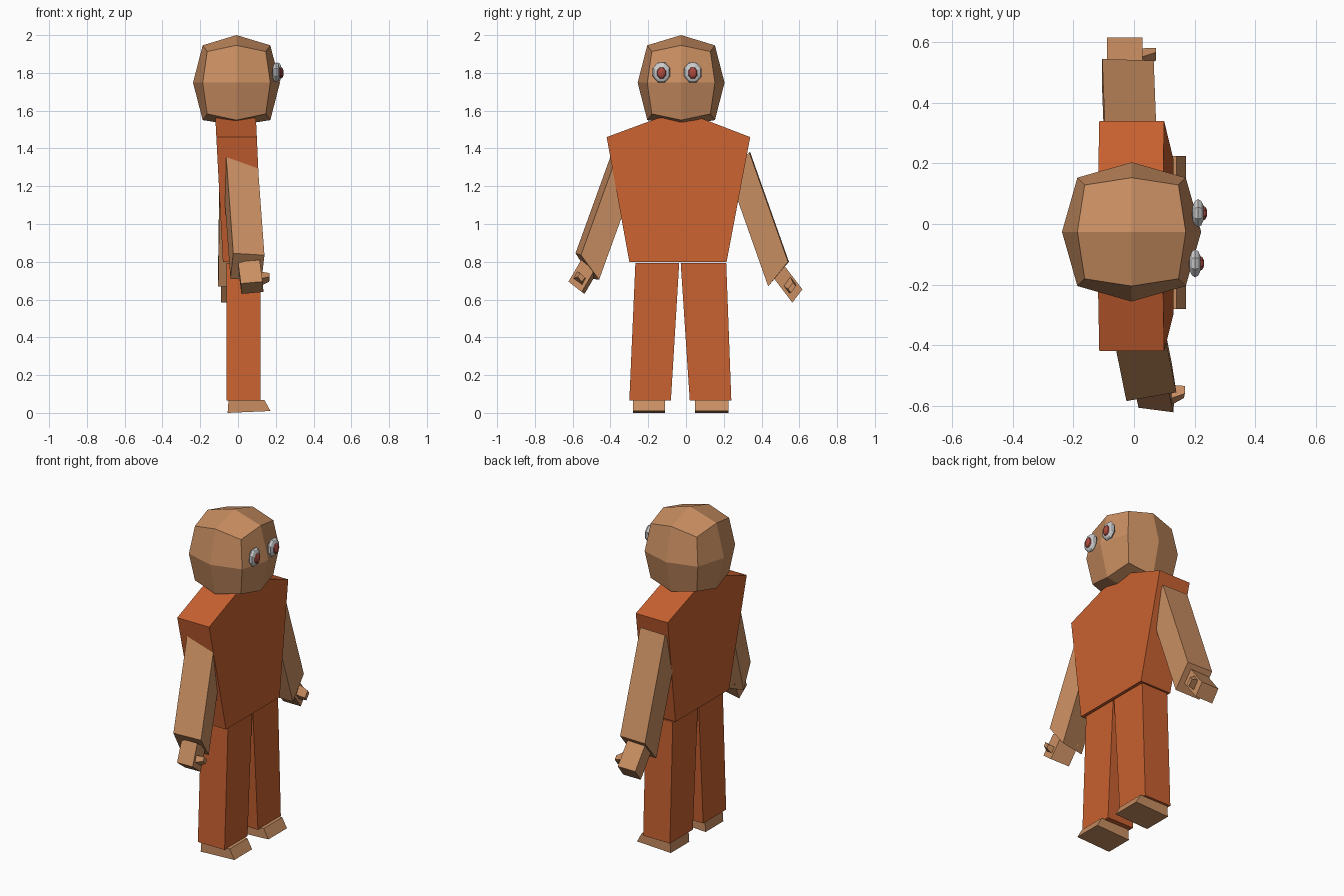
import bpy, bmesh, math
from mathutils import Vector, Matrix

if "Cube" in bpy.data.objects:
    bpy.data.objects.remove(bpy.data.objects["Cube"])


def material(name, rgb):
    m = bpy.data.materials.new(name)
    m.diffuse_color = (*rgb, 1)
    m.use_nodes = True
    m.node_tree.nodes["Principled BSDF"].inputs["Base Color"].default_value = m.diffuse_color
    return m


SKIN = material("skin", (0.58, 0.27, 0.12))
CLOTH = material("orange_cloth", (0.58, 0.12, 0.03))
RED = material("red", (0.42, 0.07, 0.05))


def finish(name, bm, mat=None):
    bmesh.ops.recalc_face_normals(bm, faces=bm.faces)
    me = bpy.data.meshes.new(name)
    bm.to_mesh(me)
    bm.free()
    ob = bpy.data.objects.new(name, me)
    bpy.context.collection.objects.link(ob)
    if mat:
        me.materials.append(mat)
    return ob


def loft(name, ring_a, ring_b, mat):
    """Closed solid between two matching outlines."""
    bm = bmesh.new()
    a = [bm.verts.new(p) for p in ring_a]
    b = [bm.verts.new(p) for p in ring_b]
    bm.faces.new(a)
    bm.faces.new(b)
    n = len(a)
    for i in range(n):
        j = (i + 1) % n
        bm.faces.new((a[i], a[j], b[j], b[i]))
    return finish(name, bm, mat)


def rect(x0, x1, y0, y1, z, z_front=None):
    zf = z if z_front is None else z_front
    return [(x0, y0, z), (x1, y0, zf), (x1, y1, zf), (x0, y1, z)]


def extrude(name, ring, vec, mat):
    return loft(name, ring, [Vector(p) + Vector(vec) for p in ring], mat)


# Torso: broad shoulders, tapering and leaning forward to the waist
profile = [(-0.42, 1.46), (-0.15, 1.56), (0.08, 1.56), (0.34, 1.46), (0.215, 0.80), (-0.30, 0.80)]
lean = lambda z: (z - 0.80) / 0.76
loft("torso",
     [(0.13 - 0.035 * lean(z), y, z) for y, z in profile],
     [(-0.08 - 0.04 * lean(z), y, z) for y, z in profile], CLOTH)

# Legs and feet
for side, top, bottom, foot in (("right", (-0.268, -0.036), (-0.30, -0.08), (-0.28, -0.11)),
                                ("left", (-0.028, 0.213), (0.02, 0.24), (0.047, 0.225))):
    loft(side + "_leg", rect(-0.06, 0.12, *bottom, 0.065), rect(-0.06, 0.12, *top, 0.793), CLOTH)
    loft(side + "_foot", rect(-0.055, 0.172, *foot, 0.0, 0.01), rect(-0.05, 0.14, *foot, 0.068), SKIN)

# Arms: wrist outline extruded up into the shoulder
extrude("right_arm", [(-0.025, -0.585, 0.845), (0.14, -0.556, 0.835),
                      (0.125, -0.46, 0.705), (-0.04, -0.497, 0.71)], (-0.04, 0.197, 0.545), SKIN)
extrude("left_arm", [(-0.105, 0.545, 0.80), (0.065, 0.54, 0.80),
                     (0.065, 0.435, 0.67), (-0.105, 0.435, 0.67)], (0.008, -0.205, 0.58), SKIN)

# Hands
extrude("right_hand", [(0.0, -0.54, 0.80), (0.115, -0.555, 0.81),
                       (0.12, -0.485, 0.755), (0.003, -0.47, 0.745)], (0.015, -0.067, -0.115), SKIN)
extrude("left_hand", [(-0.09, 0.52, 0.78), (0.028, 0.52, 0.78),
                      (0.028, 0.467, 0.71), (-0.09, 0.467, 0.71)], (0.0, 0.096, -0.126), SKIN)

# Thumbs: small tapered blocks on the front of each hand
loft("right_thumb", [(0.105, -0.582, 0.75), (0.105, -0.53, 0.71), (0.115, -0.55, 0.67), (0.115, -0.602, 0.71)],
     [(0.168, -0.56, 0.74), (0.168, -0.535, 0.715), (0.165, -0.55, 0.695), (0.165, -0.575, 0.72)], SKIN)
loft("left_thumb", [(0.02, 0.55, 0.725), (0.02, 0.515, 0.675), (0.02, 0.545, 0.635), (0.02, 0.58, 0.685)],
     [(0.072, 0.567, 0.69), (0.072, 0.54, 0.655), (0.072, 0.555, 0.635), (0.072, 0.582, 0.67)], SKIN)

# Head: cube subdivided once and puffed toward a ball
bm = bmesh.new()
bmesh.ops.create_cube(bm, size=2)
bmesh.ops.subdivide_edges(bm, edges=bm.edges[:], cuts=1, use_grid_fill=True)
for v in bm.verts:
    kind = sum(abs(c) > 0.5 for c in v.co)
    r = {1: 0.23, 2: 0.179, 3: 0.155}[kind]
    h = {1: 0.252 if v.co.z > 0 else 0.226, 2: 0.198, 3: 0.165}[kind]
    v.co = Vector((v.co.x * r - 0.008, v.co.y * r - 0.026, v.co.z * h + 1.748))
finish("head", bm, SKIN)


# Eyes: flattened low-poly balls with red pupils
def disc_ball(name, centre, size, mat=None):
    bm = bmesh.new()
    bmesh.ops.create_uvsphere(bm, u_segments=8, v_segments=6, radius=1)
    turn = Matrix.Rotation(math.pi / 2, 4, 'Y') @ Matrix.Rotation(math.pi / 8, 4, 'Z')
    bm.transform(Matrix.Translation(centre) @ Matrix.Diagonal((*size, 1)) @ turn)
    finish(name, bm, mat)


for side, x, y in (("right", 0.202, -0.130), ("left", 0.212, 0.036)):
    disc_ball(side + "_eye", (x, y, 1.803), (0.021, 0.05, 0.057))
    disc_ball(side + "_pupil", (x + 0.017, y, 1.80), (0.013, 0.026, 0.032), RED)
